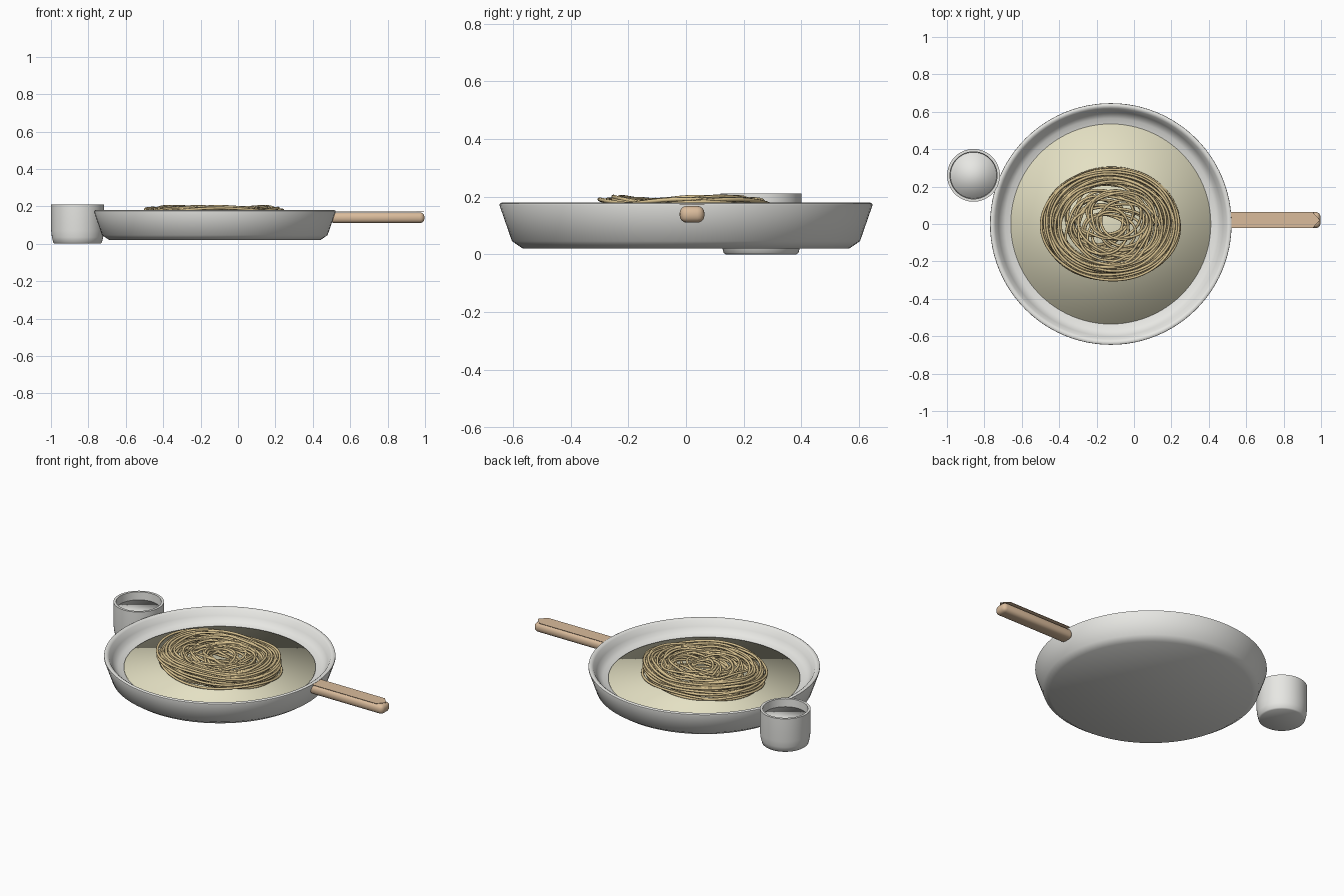
import bpy, bmesh, math, random
from mathutils import Vector

if "Cube" in bpy.data.objects:
    bpy.data.objects.remove(bpy.data.objects["Cube"])

random.seed(4)
CX = -0.124  # pan centre


def material(name, rgb):
    m = bpy.data.materials.new(name)
    m.diffuse_color = (*rgb, 1)
    m.use_nodes = True
    m.node_tree.nodes["Principled BSDF"].inputs["Base Color"].default_value = m.diffuse_color
    return m


ceramic = material("pale grey", (0.80, 0.80, 0.77))
cream = material("cream sauce", (0.78, 0.75, 0.55))
wheat = material("noodle gold", (0.69, 0.54, 0.28))
wood = material("light wood", (0.70, 0.50, 0.33))


def finish(name, bm, mat, angle=40):
    bmesh.ops.recalc_face_normals(bm, faces=bm.faces)
    me = bpy.data.meshes.new(name)
    bm.to_mesh(me)
    bm.free()
    me.materials.append(mat)
    ob = bpy.data.objects.new(name, me)
    bpy.context.collection.objects.link(ob)
    bpy.ops.object.select_all(action='DESELECT')
    ob.select_set(True)
    bpy.context.view_layer.objects.active = ob
    bpy.ops.object.shade_smooth_by_angle(angle=math.radians(angle))
    return ob


def lathe(name, profile, centre, mat, n=96, angle=40):
    """Revolve (radius, z) points about a vertical axis; both ends are capped."""
    bm = bmesh.new()
    rings = [[bm.verts.new((centre[0] + r * math.cos(2 * math.pi * i / n),
                            centre[1] + r * math.sin(2 * math.pi * i / n), z))
              for i in range(n)] for r, z in profile]
    for a, b in zip(rings, rings[1:]):
        for i in range(n):
            j = (i + 1) % n
            bm.faces.new((a[i], a[j], b[j], b[i]))
    bm.faces.new(rings[0])
    bm.faces.new(rings[-1])
    return finish(name, bm, mat, angle)


def rounded_box(name, lo, hi, bevel, mat):
    bm = bmesh.new()
    bmesh.ops.create_cube(bm, size=1)
    for v in bm.verts:
        v.co = Vector([(l + h) / 2 + c * (h - l) for l, h, c in zip(lo, hi, v.co)])
    bmesh.ops.bevel(bm, geom=bm.edges[:], offset=bevel, segments=4,
                    profile=0.5, affect='EDGES')
    return finish(name, bm, mat)


# Pan and sauce
lathe("pan", [(0.565, 0.02), (0.603, 0.046), (0.646, 0.170), (0.645, 0.176),
              (0.638, 0.180), (0.628, 0.179), (0.618, 0.172), (0.600, 0.140),
              (0.585, 0.118), (0.565, 0.106), (0.535, 0.099), (0.500, 0.090)],
      (CX, 0), ceramic, angle=50)
lathe("sauce", [(0.535, 0.085), (0.535, 0.105)], (CX, 0), cream, angle=180)

# Handle, starting inside the pan wall
rounded_box("handle", (0.492, -0.022, 0.110), (0.997, 0.064, 0.168), 0.025, wood)

# Thin pointed cover strip just above the handle
bm = bmesh.new()
outline = [(0.51, -0.022), (0.955, -0.022), (0.994, 0.021), (0.955, 0.064), (0.51, 0.064)]
base = bm.faces.new([bm.verts.new((x, y, 0.173)) for x, y in outline])
top = bmesh.ops.extrude_face_region(bm, geom=[base])
bmesh.ops.translate(bm, vec=(0, 0, 0.002),
                    verts=[g for g in top["geom"] if isinstance(g, bmesh.types.BMVert)])
finish("handle_strip", bm, wood)

# Cup with a sharp flat rim, and its contents
CUP = (-0.858, 0.26)
lathe("cup", [(0.122, 0.0), (0.130, 0.006), (0.137, 0.035), (0.141, 0.07), (0.141, 0.211),
              (0.126, 0.211), (0.122, 0.12), (0.116, 0.03)], CUP, ceramic, 64)
lathe("cup_liquid", [(0.1235, 0.145), (0.1235, 0.163)], CUP, ceramic, 64, 180)


# Noodles: closed wavy loops, dense at the outside, rosette inside
noodles = bpy.data.curves.new("noodles", 'CURVE')
noodles.dimensions = '3D'
noodles.bevel_depth = 0.0072
noodles.bevel_resolution = 2


def strand(r, offset, turn, wobble, z):
    k = random.choice((2, 3, 4))
    p1, p2 = random.uniform(0, 6.28), random.uniform(0, 6.28)
    sp = noodles.splines.new('POLY')
    n = 80
    sp.points.add(n - 1)
    for i in range(n):
        t = 2 * math.pi * i / n
        rr = r + wobble * math.sin(k * t + p1)
        x = rr * math.cos(t) + offset * math.cos(turn)
        y = rr * math.sin(t) + offset * math.sin(turn)
        h = z + 0.010 * math.sin(3 * t + p2)
        sp.points[i].co = (CX + 0.375 * x, 0.306 * y, h, 1)
    sp.use_cyclic_u = True


for i in range(30):  # outer coil piled up from the sauce
    f = (i % 10) / 9
    layer = i // 10
    strand(0.965 - 0.24 * f, 0.02, i * 2.4, 0.015,
           0.124 + 0.026 * layer + 0.012 * f + random.uniform(-0.006, 0.006))
for i in range(10):  # middle loops
    strand(random.uniform(0.55, 0.70), 0.12, i * 0.63, 0.03, random.uniform(0.130, 0.189))
for i in range(15):  # rosette around the centre hole
    strand(random.uniform(0.32, 0.42), 0.18, i * 0.419, 0.02, random.uniform(0.125, 0.180))

noodle_ob = bpy.data.objects.new("noodles", noodles)
bpy.context.collection.objects.link(noodle_ob)
noodles.materials.append(wheat)
